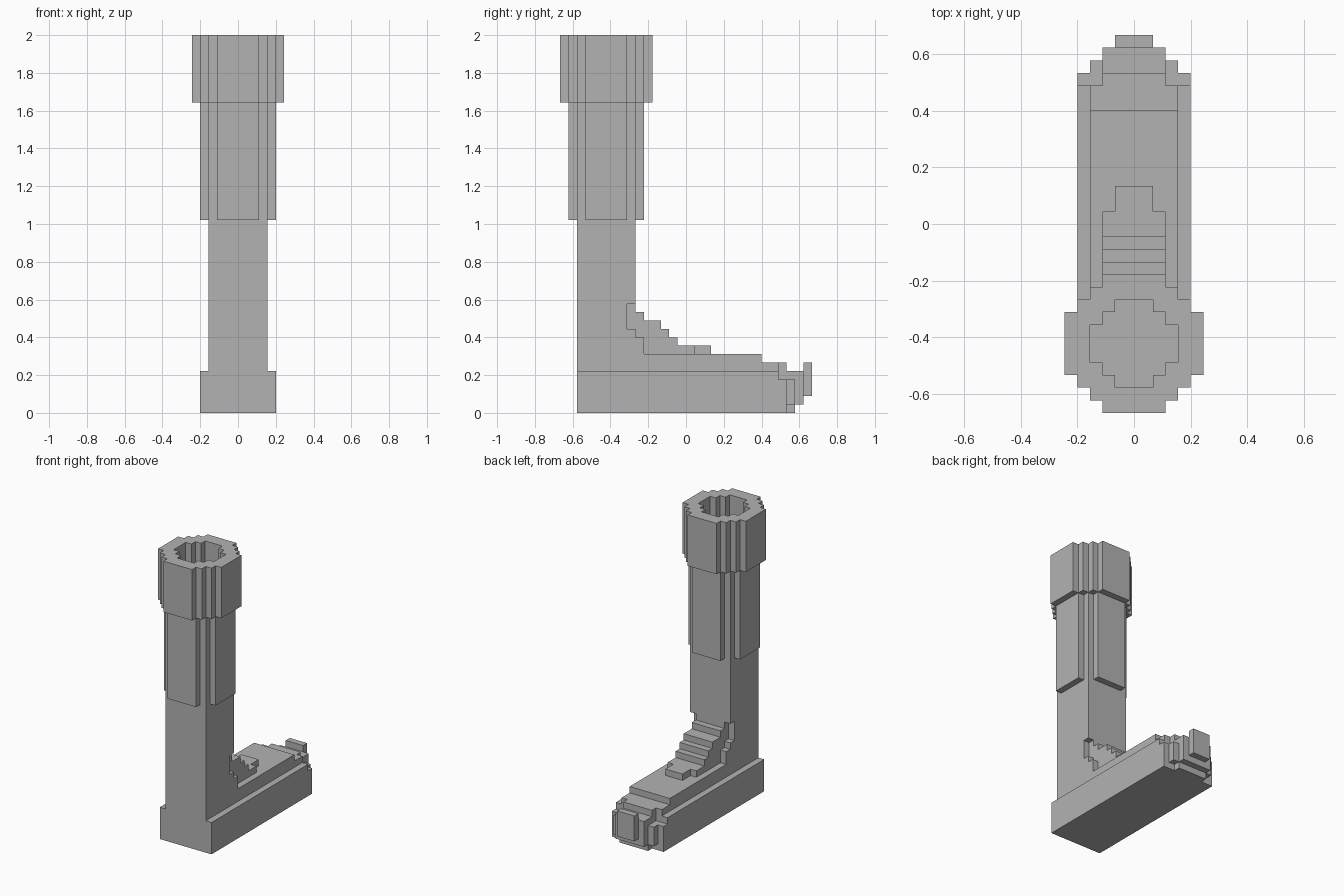
import bpy
import bmesh
from mathutils import Vector

cube = bpy.data.objects.get("Cube")
if cube:
    bpy.data.objects.remove(cube, do_unlink=True)

V = 2 / 45          # edge of one block
LEG_Y = -9.5        # centre line of the leg, in blocks

grey = bpy.data.materials.new("plain grey")
grey.use_nodes = True
COLOUR = (0.45, 0.45, 0.45, 1)
grey.diffuse_color = COLOUR
grey.node_tree.nodes["Principled BSDF"].inputs["Base Color"].default_value = COLOUR


def box(half, y0, y1, z0, z1):
    """Cells of a box centred on x = 0; half is its half width."""
    n = int(half - 0.5)
    return {(x, y, z) for x in range(-n, n + 1)
            for y in range(y0, y1) for z in range(z0, z1)}


def leg_box(half_x, half_y, z0, z1):
    return box(half_x, int(LEG_Y - half_y), int(LEG_Y + half_y), z0, z1)


def stepped_round(radius, flat, z0, z1):
    """Stepped octagon around the leg centre line."""
    cells = set()
    for i in range(int(radius - flat) + 1):
        cells |= leg_box(radius - i, flat + i, z0, z1)
    return cells


def build(name, cells):
    """Skin the outside of a set of cells and merge the flat faces."""
    bm = bmesh.new()
    verts = {}

    def vert(p):
        if p not in verts:
            verts[p] = bm.verts.new(((p[0] - 0.5) * V, p[1] * V, p[2] * V))
        return verts[p]

    for cell in sorted(cells):
        for axis in range(3):
            u, w = (axis + 1) % 3, (axis + 2) % 3
            for side in (0, 1):
                near = list(cell)
                near[axis] += 2 * side - 1
                if tuple(near) in cells:
                    continue
                ring = []
                for a, b in ((0, 0), (1, 0), (1, 1), (0, 1)):
                    p = list(cell)
                    p[axis] += side
                    p[u] += a
                    p[w] += b
                    ring.append(vert(tuple(p)))
                bm.faces.new(ring if side else ring[::-1])
    bmesh.ops.dissolve_limit(bm, angle_limit=0.01, verts=bm.verts[:], edges=bm.edges[:])
    mesh = bpy.data.meshes.new(name)
    bm.to_mesh(mesh)
    bm.free()
    mesh.materials.append(grey)
    obj = bpy.data.objects.new(name, mesh)
    bpy.context.collection.objects.link(obj)
    return obj


opening = stepped_round(3.5, 1.5, 23, 45)

# Cuff and padded upper leg, both hollow
build("cuff", stepped_round(5.5, 2.5, 37, 45) - opening)
panels = leg_box(4.5, 2.5, 23, 37) | leg_box(2.5, 4.5, 23, 37)
build("upper_leg", (panels | leg_box(3.5, 3.5, 23, 37)) - opening)

# Lower leg, with its two front corners notched at the ankle
notch = box(3.5, -7, -6, 10, 13) - box(2.5, -7, -6, 10, 13)
build("lower_leg", leg_box(3.5, 3.5, 5, 23) - notch)

# Stepped instep running down onto the foot
instep = box(3.5, -6, -5, 7, 9) | box(1.5, 1, 3, 7, 8)
for y0, y1, top in ((-6, -5, 12), (-5, -3, 11), (-3, -2, 10), (-2, -1, 9), (-1, 1, 8)):
    instep |= box(2.5, y0, y1, 7, top)
build("instep", instep)

# Top of the foot
build("foot_top", box(3.5, -6, 9, 5, 7) | box(3.5, 9, 11, 5, 6) | box(2.5, 11, 12, 5, 6))

# Sole with a rounded toe
sole = box(4.5, -13, 11, 0, 5) | box(4.5, 11, 12, 0, 4)
sole |= box(3.5, 12, 13, 1, 4) | box(2.5, 12, 13, 0, 5)
sole |= box(2.5, 11, 14, 1, 5)
build("sole", sole)

# Raised toe tip
build("toe_tip", box(1.5, 14, 15, 2, 6))
